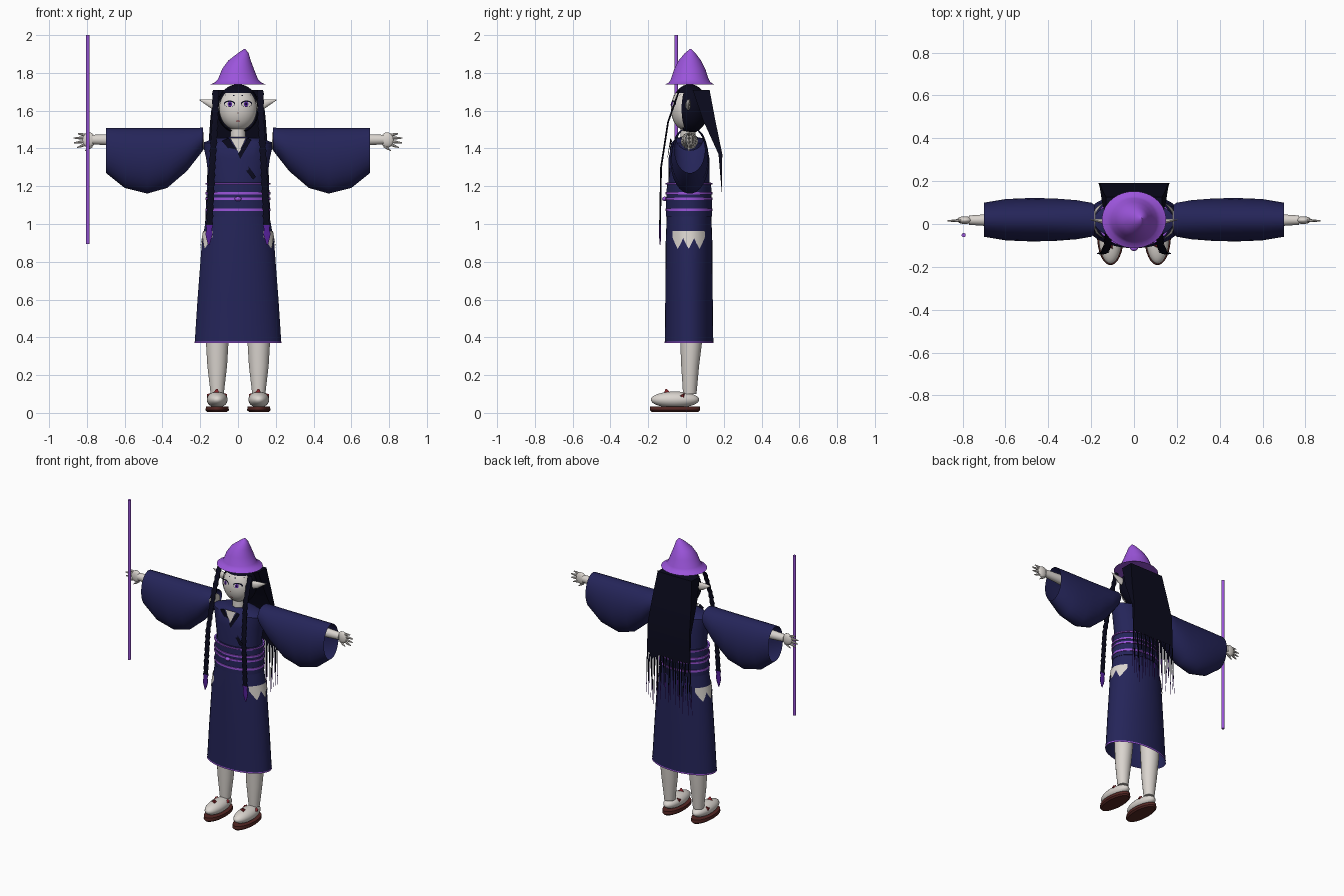
import bpy, bmesh, math, random
from mathutils import Vector as V

old = bpy.data.objects.get("Cube")
if old:
    bpy.data.objects.remove(old)
random.seed(4)
made = []


def material(name, rgb):
    m = bpy.data.materials.new(name)
    m.use_nodes = True
    col = (*rgb, 1)
    m.diffuse_color = col
    b = m.node_tree.nodes["Principled BSDF"]
    b.inputs["Base Color"].default_value = col
    b.inputs["Roughness"].default_value = 0.8
    return m


NAVY = material("navy cloth", (0.018, 0.018, 0.10))
SKIN = material("pale skin", (0.70, 0.66, 0.62))
PURPLE = material("hat purple", (0.33, 0.09, 0.71))
TIP = material("deep violet", (0.09, 0.015, 0.32))
HAIR = material("black hair", (0.003, 0.003, 0.012))
SOLE = material("brown sole", (0.09, 0.02, 0.017))
RED = material("red bow", (0.25, 0.02, 0.025))


def finish(name, bm, *mats):
    bmesh.ops.recalc_face_normals(bm, faces=bm.faces)
    me = bpy.data.meshes.new(name)
    bm.to_mesh(me)
    bm.free()
    for m in mats:
        me.materials.append(m)
    ob = bpy.data.objects.new(name, me)
    bpy.context.collection.objects.link(ob)
    made.append(ob)
    return ob


def loft(name, rings, mats, n=24, caps=True, rule=None):
    """Skin rings given as (centre, half axis a, half axis b)."""
    bm = bmesh.new()
    rows = []
    for c, a, b in rings:
        angs = [2 * math.pi * (i + 0.5) / n for i in range(n)]
        rows.append([bm.verts.new(V(c) + V(a) * math.cos(t) + V(b) * math.sin(t)) for t in angs])
    for p, q in zip(rows, rows[1:]):
        for i in range(n):
            j = (i + 1) % n
            bm.faces.new((p[i], p[j], q[j], q[i]))
    if caps:
        bm.faces.new(rows[0])
        bm.faces.new(rows[-1])
    if rule:
        for f in bm.faces:
            f.material_index = rule(f.calc_center_median())
    return finish(name, bm, *mats)


def level(x, y, z, rx, ry):
    return ((x, y, z), (rx, 0, 0), (0, ry, 0))


def upright(x, y, z, ry, rz):
    return ((x, y, z), (0, ry, 0), (0, 0, rz))


def ball(name, c, r, mat, cut=None):
    bm = bmesh.new()
    bmesh.ops.create_uvsphere(bm, u_segments=28, v_segments=18, radius=1)
    for v in bm.verts:
        v.co = V(c) + V([v.co[i] * r[i] for i in range(3)])
    if cut:
        gone = [f for f in bm.faces if cut(f.calc_center_median())]
        bmesh.ops.delete(bm, geom=gone, context='FACES')
    return finish(name, bm, mat)


def plate(name, pts, mat, c, r, lift=0.003):
    """Thin plate drawn in x, z and wrapped on the front of an ellipsoid."""
    bm = bmesh.new()
    vs = []
    for x, z in pts:
        k = 1 - ((x - c[0]) / r[0]) ** 2 - ((z - c[2]) / r[2]) ** 2
        vs.append(bm.verts.new((x, c[1] - r[1] * math.sqrt(max(k, 0)) - lift, z)))
    bm.faces.new(vs)
    return finish(name, bm, mat)


def oval(x, z, rx, rz, n=14):
    return [(x + rx * math.cos(2 * math.pi * i / n), z + rz * math.sin(2 * math.pi * i / n)) for i in range(n)]


# Hat
loft("hat", [level(0, .02, 1.738, .15, .133), level(0, .02, 1.75, .122, .11),
             level(0, .02, 1.768, .106, .1), level(0, .02, 1.82, .085, .083),
             level(.008, .02, 1.865, .06, .06), level(.028, .022, 1.905, .028, .028),
             level(.035, .025, 1.927, .003, .003)], [PURPLE], 32)

# Head, face and hair cap
HC, HR = (0, 0, 1.61), (.1, .08, .115)
ball("head", HC, HR, SKIN)
ball("hair_cap", (0, .02, 1.61), (.114, .1, .13), HAIR, lambda p: p.y < -.015 and p.z < 1.7)
plate("mouth", oval(0, 1.545, .012, .002), RED, HC, HR)
plate("nose", oval(0, 1.588, .003, .003), SOLE, HC, HR)
for s in (1, -1):
    plate("eye_outline", oval(s * .045, 1.637, .03, .017), HAIR, HC, HR, .002)
    plate("eye_white", oval(s * .045, 1.634, .026, .013), SKIN, HC, HR, .004)
    plate("iris", oval(s * .043, 1.635, .012, .013), TIP, HC, HR, .006)
    plate("pupil", oval(s * .043, 1.635, .005, .006), HAIR, HC, HR, .008)
    plate("eyebrow", [(s * .018, 1.677), (s * .07, 1.681), (s * .07, 1.685), (s * .018, 1.682)], HAIR, HC, HR)
    loft("ear", [upright(s * .095, .01, 1.625, .014, .028), upright(s * .14, .012, 1.635, .013, .025),
                 upright(s * .205, .02, 1.657, .001, .001)], [SKIN], 10)

# Long back hair: a wedge that thins into a hanging sheet
bm = bmesh.new()
rows = []
for z, y0, y1, w in ((1.71, .035, .125, .13), (1.55, .09, .155, .147),
                     (1.37, .172, .192, .16), (1.17, .189, .191, .165)):
    rows.append([bm.verts.new(p) for p in ((-w, y0, z), (w, y0, z), (w, y1, z), (-w, y1, z))])
for p, q in zip(rows, rows[1:]):
    for i in range(4):
        bm.faces.new((p[i], p[(i + 1) % 4], q[(i + 1) % 4], q[i]))
bm.faces.new(rows[0])
bm.faces.new(rows[-1])
finish("back_hair", bm, HAIR)

# Loose strands below the sheet, violet at the tips
bm = bmesh.new()
count = 30
for i in range(count):
    x = -.162 + .324 * i / (count - 1)
    low = random.uniform(.78, .95)
    drift = x * .08 + random.uniform(-.008, .008)
    mid = low + .12
    pts = [(x, 1.18, .0045), (x + drift * .6, mid, .003), (x + drift, low, .001)]
    pairs = [[bm.verts.new((px + k * w, .19, z)) for k in (-1, 1)] for px, z, w in pts]
    for j in range(2):
        f = bm.faces.new((*pairs[j], pairs[j + 1][1], pairs[j + 1][0]))
        f.material_index = j
finish("hair_strands", bm, HAIR, TIP)

# Front braids
path = [V((.118, -.035, 1.71)), V((.122, -.095, 1.54)), V((.137, -.132, 1.3)),
        V((.15, -.137, 1.02)), V((.155, -.137, .9))]
for s in (1, -1):
    rings = []
    for a, b in zip(path, path[1:]):
        steps = max(2, round((a.z - b.z) / .022))
        for k in range(steps):
            p = a.lerp(b, k / steps)
            w = .021 if len(rings) % 2 else .015
            rings.append(level(s * p.x, p.y, p.z, w, .005))
    rings.append(level(s * path[-1].x, path[-1].y, .89, .004, .002))
    loft("front_braid", rings, [HAIR, TIP], 8, True, lambda p: int(p.z < 1.0))

# Neck, robe and sash
CY = .016
loft("neck", [level(0, .01, 1.4, .045, .042), level(0, .01, 1.53, .038, .038)], [SKIN], 18)
loft("robe_top", [level(0, CY, 1.04, .165, .115), level(0, CY, 1.2, .15, .108),
                  level(0, CY, 1.35, .17, .108), level(0, CY, 1.43, .188, .092),
                  level(0, CY, 1.455, .12, .07), level(0, CY, 1.46, .05, .045)], [NAVY], 32)
loft("robe_skirt", [level(0, CY, 1.05, .166, .118), level(0, CY, .9, .192, .124),
                    level(0, CY, .6, .215, .126), level(0, CY, .37, .23, .129)], [NAVY], 40, False)
loft("sash", [level(0, CY, 1.04, .171, .123), level(0, CY, 1.13, .168, .121),
              level(0, CY, 1.22, .164, .117)], [NAVY], 32)


def band(name, z, rx, ry, h):
    loft(name, [level(0, CY, z - h, rx, ry), level(0, CY, z + h, rx, ry)], [PURPLE], 32)


for z, h in ((1.213, .004), (1.163, .006), (1.133, .006), (1.076, .007)):
    band("sash_stripe", z, .173, .126, h)
loft("hem_trim", [level(0, CY, .37, .232, .131), level(0, CY, .379, .232, .131)], [PURPLE], 40, False)
ball("sash_knot", (0, -.113, 1.133), (.018, .013, .012), PURPLE)

# Neckline and crossed collar
TC, TR = (0, CY, 1.2), (.19, .114, .5)
plate("neckline", [(-.042, 1.455), (.042, 1.455), (.005, 1.375)], SKIN, TC, TR)
plate("collar_band", [(-.085, 1.44), (-.05, 1.455), (.095, 1.25), (.08, 1.235)], HAIR, TC, TR, .005)
plate("collar_fold", [(.05, 1.455), (.07, 1.445), (.012, 1.345), (0, 1.37)], HAIR, TC, TR, .005)

for s in (1, -1):
    # Wide hanging sleeve, open at the cuff
    rings = []
    for x, low, ry in ((.185, 1.39, .07), (.2, 1.37, .08), (.27, 1.28, .092), (.375, 1.19, .1),
                       (.48, 1.16, .102), (.6, 1.19, .097), (.7, 1.27, .08)):
        rings.append(upright(s * x, .02, (1.51 + low) / 2, ry, (1.51 - low) / 2))
    loft("sleeve", rings, [NAVY], 28, False)

    # Arm and hand
    loft("arm", [upright(s * .18, .018, 1.44, .045, .045), upright(s * .6, .018, 1.445, .034, .034),
                 upright(s * .77, .018, 1.447, .022, .025)], [SKIN], 18)
    ball("palm", (s * .79, .018, 1.445), (.036, .018, .04), SKIN)
    for start, end, tip in ((1.47, 1.478, .848), (1.455, 1.455, .87), (1.438, 1.43, .867),
                            (1.422, 1.405, .852), (1.415, 1.388, .81)):
        base = .77 if tip < .82 else .805
        loft("finger", [upright(s * base, .018, start, .008, .009),
                        upright(s * (base + tip) / 2, .015, (start + end) / 2, .007, .008),
                        upright(s * tip, .015, end, .003, .003)], [SKIN], 8)

    # Torn hip opening, following the skirt
    bm = bmesh.new()
    cols = []
    for i in range(13):
        y = -.072 + .172 * i / 12
        low = (.925, .895, .868, .895)[i % 4] if 0 < i < 12 else .93
        col = []
        for z in (.963, low):
            rx = .166 + (1.05 - z) / .15 * .026
            k = math.sqrt(1 - ((y - CY) / .124) ** 2)
            col.append(bm.verts.new((s * (rx * k + .004), y, z)))
        cols.append(col)
    for p, q in zip(cols, cols[1:]):
        bm.faces.new((p[0], q[0], q[1], p[1]))
    finish("hip_opening", bm, SKIN)

    # Leg, shoe, sole and bows
    loft("leg", [level(s * .11, .025, .62, .07, .068), level(s * .11, .027, .37, .06, .058),
                 level(s * .11, .022, .25, .053, .048), level(s * .11, .02, .1, .035, .036)], [SKIN], 20)
    ball("shoe", (s * .11, -.058, .07), (.055, .128, .043), SKIN)
    loft("sole", [level(s * .11, -.058, .005, .052, .125), level(s * .11, -.058, .014, .062, .134),
                  level(s * .11, -.058, .034, .06, .132)], [SOLE], 28)
    loft("toe_bow", [level(s * .11, -.1, .105, .024, .02), level(s * .11, -.105, .127, .004, .004)], [RED], 3)
    for side in (1, -1):
        loft("side_bow", [upright(s * .11 + side * .036, -.018, .09, .02, .017),
                          upright(s * .11 + side * .053, -.018, .09, .012, .01)], [RED], 3)

# Staff
loft("staff", [level(-.795, -.052, .895, .01, .01), level(-.795, -.052, 2, .01, .01)], [PURPLE], 12)

# Smooth shading with crisp edges
bpy.ops.object.select_all(action='DESELECT')
for ob in made:
    ob.select_set(True)
bpy.context.view_layer.objects.active = made[0]
bpy.ops.object.shade_smooth_by_angle(angle=math.radians(40))
